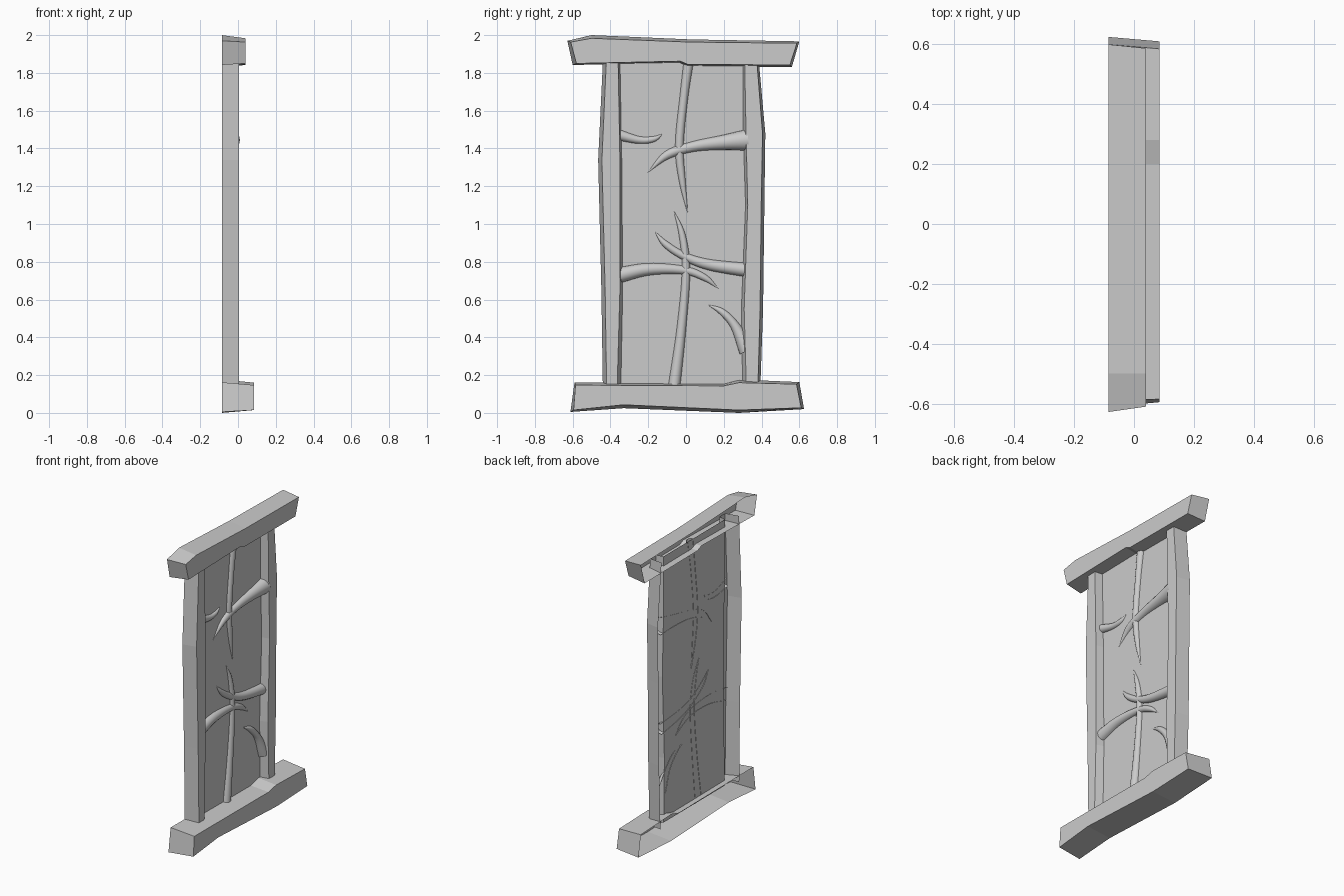
import bpy, bmesh, math
from mathutils import Vector

if "Cube" in bpy.data.objects:
    bpy.data.objects.remove(bpy.data.objects["Cube"])

grey = bpy.data.materials.new("plain_grey")
grey.use_nodes = True
colour = (0.6, 0.6, 0.6, 1)
grey.diffuse_color = colour
grey.node_tree.nodes["Principled BSDF"].inputs["Base Color"].default_value = colour

BACK, PANEL, POST = -0.086, -0.045, 0.005


def finish(name, bm, smooth=False):
    mesh = bpy.data.meshes.new(name)
    bm.to_mesh(mesh)
    bm.free()
    mesh.materials.append(grey)
    for p in mesh.polygons:
        p.use_smooth = smooth
    obj = bpy.data.objects.new(name, mesh)
    bpy.context.collection.objects.link(obj)
    return obj


def skin(bm, rows, closed=False, flip=False):
    """Join consecutive rows of vertices with quads."""
    rows = [[bm.verts.new(p) for p in row] for row in rows]
    n = len(rows[0])
    for a, b in zip(rows, rows[1:]):
        for i in range(n if closed else n - 1):
            j = (i + 1) % n
            quad = (a[i], a[j], b[j], b[i])
            bm.faces.new(quad[::-1] if flip else quad)
    return rows


# Uneven beams: open-backed boxes, outlines in (y, z), counter-clockwise
def beam(name, back, front, depth):
    bm = bmesh.new()
    rows = skin(bm, [[(BACK, y, z) for y, z in back],
                     [(depth, y, z) for y, z in front]], closed=True)
    bm.faces.new(rows[1])
    finish(name, bm)


beam("top_beam",
     [(-.6, 1.842), (-.04, 1.852), (0, 1.835), (.56, 1.83), (.6, 1.967), (.03, 1.977), (-.5, 2), (-.628, 1.97)],
     [(-.58, 1.85), (-.03, 1.862), (.01, 1.845), (.55, 1.842), (.587, 1.957), (.02, 1.963), (-.5, 1.983), (-.61, 1.963)],
     .04)
beam("bottom_beam",
     [(-.612, .005), (-.33, .025), (.28, 0), (.625, .02), (.6, .163), (.28, .177), (.2, .155), (-.59, .162)],
     [(-.595, .015), (-.33, .043), (.28, .015), (.61, .027), (.585, .152), (.28, .16), (.2, .143), (-.585, .147)],
     .086)

# Side posts: z, then y at outer back, outer front, inner front, inner edge
RIGHT = [(.12, -.44, -.42, -.365, -.345), (.65, -.448, -.428, -.35, -.335),
         (1.34, -.465, -.445, -.35, -.34), (1.9, -.438, -.42, -.36, -.35)]
LEFT = [(.12, .393, .38, .32, .3), (.55, .408, .392, .308, .293),
        (1.1, .415, .398, .327, .315), (1.48, .42, .405, .318, .303), (1.9, .382, .372, .31, .3)]

for name, levels, flip in (("right_post", RIGHT, False), ("left_post", LEFT, True)):
    bm = bmesh.new()
    skin(bm, [[(x, y, row[0]) for x, y in zip((BACK, POST, POST, PANEL), row[1:])]
              for row in levels], flip=flip)
    finish(name, bm)

# Thin recessed panel between the posts
bm = bmesh.new()
outline = [(PANEL, r[4], r[0]) for r in LEFT] + [(PANEL, r[4], r[0]) for r in reversed(RIGHT)]
face = bm.faces.new([bm.verts.new(p) for p in outline])
face.normal_update()
if face.normal.x < 0:
    face.normal_flip()
finish("panel", bm)


# Raised branches: tapered half-round strips along (y, z, width) paths
def spline(points, steps=6):
    pts = [Vector(p) for p in points]
    pts = [2 * pts[0] - pts[1]] + pts + [2 * pts[-1] - pts[-2]]
    out = []
    for a, b, c, d in zip(pts, pts[1:], pts[2:], pts[3:]):
        for i in range(steps):
            t = i / steps
            out.append(.5 * (2 * b + (c - a) * t + (2 * a - 5 * b + 4 * c - d) * t ** 2
                             + (3 * b - a - 3 * c + d) * t ** 3))
    return out + [pts[-2]]


def branch(name, points, sides=8):
    path = spline(points)
    rows = []
    for i, p in enumerate(path):
        t = path[min(i + 1, len(path) - 1)] - path[max(i - 1, 0)]
        across = Vector((-t.y, t.x)).normalized()
        r = max(p.z, .004) / 2
        row = []
        for k in range(sides + 1):
            a = math.pi * k / sides
            off = across * (r * math.cos(a))
            row.append((PANEL - .002 + r * math.sin(a), p.x + off.x, p.y + off.y))
        rows.append(row)
    bm = bmesh.new()
    skin(bm, rows)
    bm.normal_update()
    if sum(f.normal.x for f in bm.faces) < 0:
        bmesh.ops.reverse_faces(bm, faces=bm.faces[:])
    finish(name, bm, smooth=True)


branch("upper_stem", [(.02, 1.9, .055), (-.01, 1.68, .045), (-.035, 1.42, .045), (-.02, 1.23, .035), (.012, 1.04, 0)])
branch("lower_stem", [(-.065, .12, .065), (-.025, .44, .05), (0, .75, .043), (-.02, .94, .035), (-.068, 1.08, 0)])
branch("upper_left_branch", [(.33, 1.445, .115), (.2, 1.432, .08), (.04, 1.41, .055), (-.1, 1.365, .045), (-.205, 1.27, 0)])
branch("upper_right_twig", [(-.37, 1.475, .06), (-.25, 1.445, .04), (-.17, 1.45, .03), (-.12, 1.48, 0)])
branch("lower_right_branch", [(-.37, .725, .085), (-.2, .76, .065), (-.01, .755, .045), (.1, .715, .035), (.175, .655, 0)])
branch("lower_left_branch", [(.33, .755, .075), (.12, .785, .058), (-.01, .83, .043), (-.11, .895, .035), (-.168, .965, 0)])
branch("bottom_left_twig", [(.325, .33, .09), (.26, .46, .05), (.19, .535, .035), (.11, .575, 0)])
